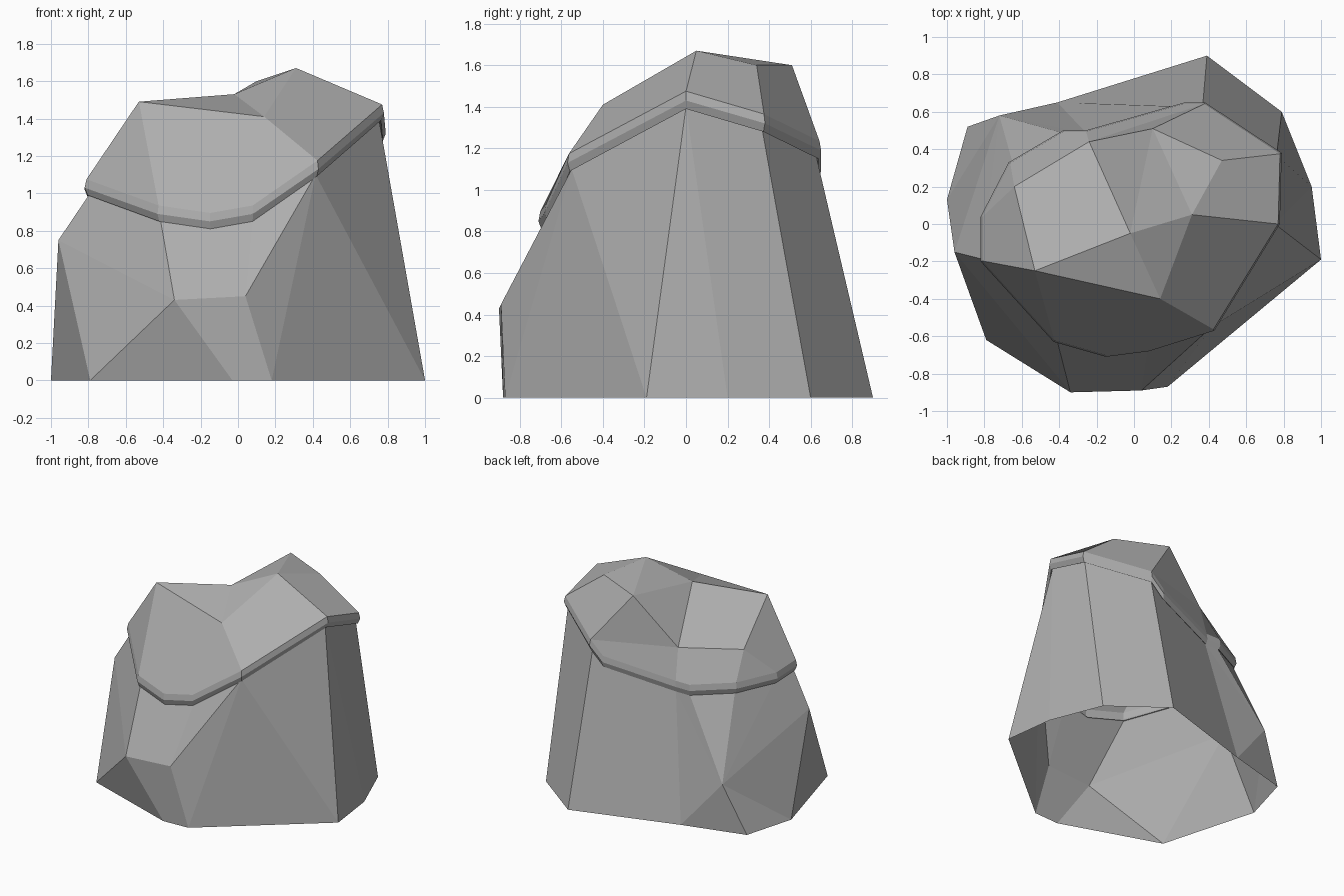
import bpy
import bmesh

cube = bpy.data.objects.get("Cube")
if cube:
    bpy.data.objects.remove(cube)

# One stone colour
stone = bpy.data.materials.new("stone_grey")
stone.use_nodes = True
grey = (0.42, 0.42, 0.42, 1)
stone.diffuse_color = grey
stone.node_tree.nodes["Principled BSDF"].inputs["Base Color"].default_value = grey


def named(letters, points):
    return dict(zip(letters, points))


def ring(letters, scale, lift):
    """A copy of the rim outline, scaled about the axis and raised or lowered."""
    return named(letters, [(x * scale, y * scale, z + lift) for x, y, z in rim])


def build(name, points, faces):
    """Make a flat-faced object; each word in faces lists its corner letters."""
    bm = bmesh.new()
    verts = {key: bm.verts.new(co) for key, co in points.items()}
    for word in faces:
        bm.faces.new([verts[key] for key in word])
    mesh = bpy.data.meshes.new(name)
    bm.to_mesh(mesh)
    bm.free()
    mesh.materials.append(stone)
    obj = bpy.data.objects.new(name, mesh)
    bpy.context.collection.objects.link(obj)
    return obj


def bridge(lower, upper):
    """Quads between two rings of letters."""
    n = len(lower)
    return [lower[i] + lower[(i + 1) % n] + upper[(i + 1) % n] + upper[i]
            for i in range(n)]


# Outline of the overhanging rim, anticlockwise from the left front
rim = [(-.82, -.2, 1.03), (-.43, -.63, .89), (-.15, -.71, .85), (.08, -.68, .89),
       (.43, -.57, 1.13), (.78, 0, 1.43), (.79, .38, 1.32), (.38, .65, 1.19),
       (.27, .65, 1.09), (-.26, .5, .98), (-.38, .5, .98), (-.67, .33, 1.01),
       (-.82, .04, 1.02)]
RIM = "abcdefghijklm"

# Body: open base outline, four ledge corners, and the ring under the cap
footprint = [(-.79, -.62), (-.03, -.88), (.18, -.87), (1, -.19), (.95, .2),
             (.79, .6), (.39, .9), (-.41, .65), (-.89, .52), (-1, .13)]
body = named("ABCDEFGHIJ", [(x, y, 0) for x, y in footprint])
body |= named("KLMN", [(-.96, -.15, .75), (-.34, -.9, .43),
                       (.04, -.89, .45), (-.72, .58, .37)])
body |= ring(RIM, .965, -.03)
front = "JAK ALK ABL BCML CeM KLba LMdcb Med"
right_side = "CDe Dfe DEf EFgf FGhg"
back = "GHjih HNj HIN IJN JKN KamN Nml Nlk Nkj"
build("rock_body", body, (front + " " + right_side + " " + back).split())

# Cap: bevelled rim with a faceted, dished crown
UNDER, LOW, MID = "nopqrstuvwxyz", "NOPQRSTUVWXYZ", "αβγδεζηθικλμν"
cap = ring(UNDER, .96, -.03)
cap |= ring(LOW, .98, -.04)
cap |= ring(MID, 1, 0)
cap |= ring(RIM, .988, .045)
cap |= named("ABCDEFGH", [(-.53, -.25, 1.49), (.14, -.4, 1.41), (.31, .05, 1.67),
                          (.47, .34, 1.6), (.1, .51, 1.6), (-.24, .44, 1.26),
                          (-.64, .2, 1.26), (-.02, -.05, 1.53)])
slopes = "abA bcdeBA efCB fgDC ghED hFE hijF jklGF lmG maAG"
crown = "ABH BCH CEH CDE EFH AHFG"
build("rock_cap", cap, bridge(UNDER, LOW) + bridge(LOW, MID) + bridge(MID, RIM)
      + (slopes + " " + crown).split())
